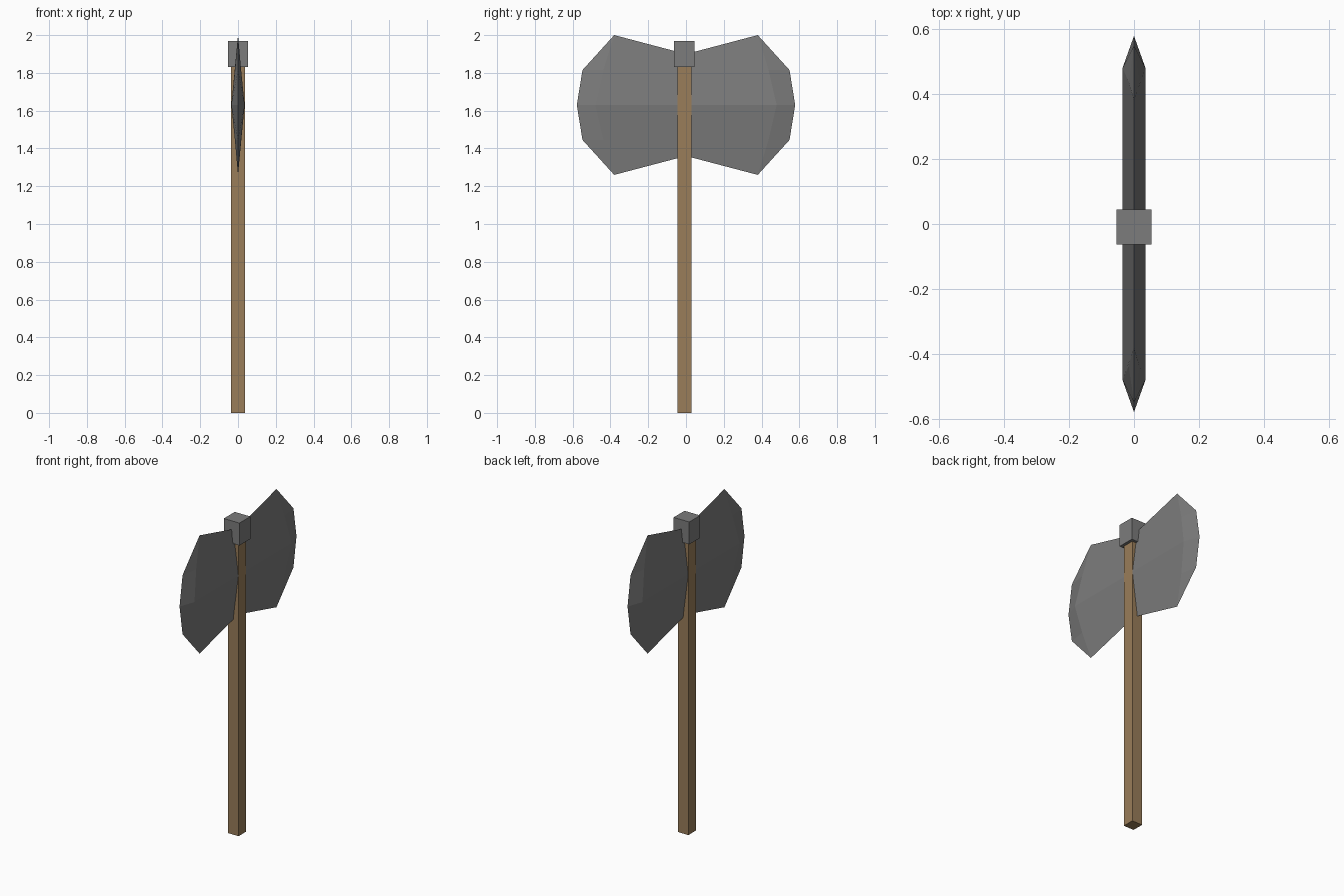
import bpy

if "Cube" in bpy.data.objects:
    bpy.data.objects.remove(bpy.data.objects["Cube"])

MID_Z = 1.63  # height of the blade's central ridge


def material(name, colour):
    mat = bpy.data.materials.new(name)
    mat.diffuse_color = (*colour, 1)
    mat.use_nodes = True
    mat.node_tree.nodes["Principled BSDF"].inputs["Base Color"].default_value = mat.diffuse_color
    return mat


def box(name, x, y, z, mat):
    """Box spanning the given (min, max) ranges."""
    bpy.ops.mesh.primitive_cube_add(size=1, location=[(a + b) / 2 for a, b in (x, y, z)])
    ob = bpy.context.object
    ob.name = name
    ob.scale = [b - a for a, b in (x, y, z)]
    bpy.ops.object.transform_apply(location=False, rotation=False, scale=True)
    ob.data.materials.append(mat)
    return ob


wood = material("wood", (0.32, 0.205, 0.10))
steel = material("dark_steel", (0.20, 0.20, 0.20))

# Square wooden handle
box("handle", (-0.036, 0.036), (-0.046, 0.028), (0, 1.9), wood)

# Metal cap on top of the handle
box("cap", (-0.054, 0.054), (-0.063, 0.045), (1.83, 1.97), steel)

# Double blade: one octant, mirrored on all three axes
verts = [
    (0.035, 0, 0),          # ridge at the handle
    (0.035, 0.48, 0),       # ridge at the bevel
    (0.0165, 0.437, 0.185), # bevel midpoint
    (0, 0.38, 0.37),        # upper corner
    (0, 0, 0.27),           # waist
    (0, 0.578, 0),          # cutting edge centre
    (0, 0.548, 0.185),      # cutting edge middle
]
faces = [(0, 1, 2, 3, 4), (1, 5, 6, 2), (2, 6, 3)]
mesh = bpy.data.meshes.new("double_blade")
mesh.from_pydata(verts, [], faces)
mesh.materials.append(steel)
blade = bpy.data.objects.new("double_blade", mesh)
blade.location.z = MID_Z
bpy.context.collection.objects.link(blade)
mirror = blade.modifiers.new("mirror", 'MIRROR')
mirror.use_axis = (True, True, True)
mirror.merge_threshold = 0.0005
